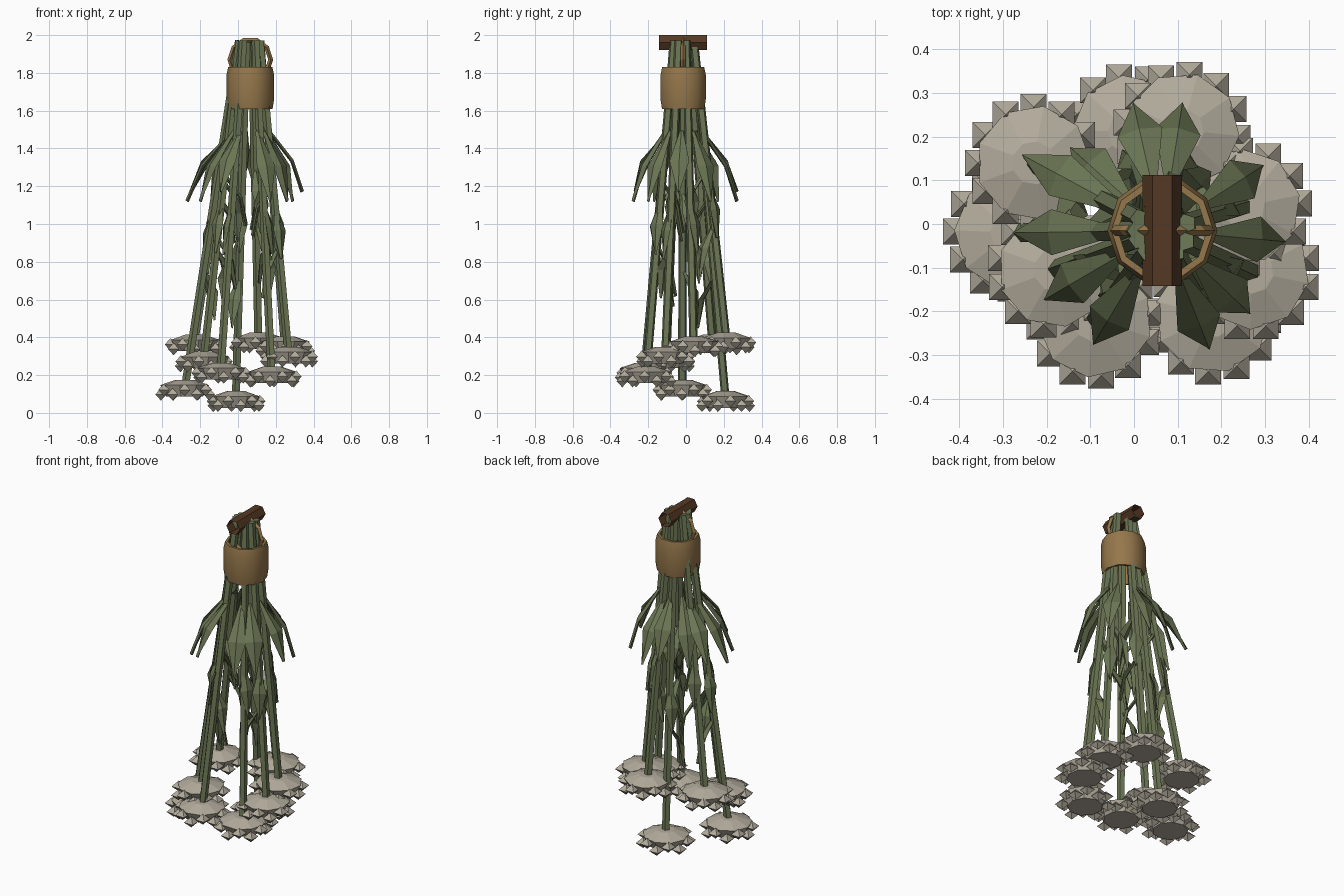
import bpy, bmesh, math, random
from mathutils import Vector

if "Cube" in bpy.data.objects:
    bpy.data.objects.remove(bpy.data.objects["Cube"])

random.seed(4)
CX, CY = 0.065, -0.015          # axis of the tied bundle


def material(name, rgb):
    m = bpy.data.materials.new(name)
    m.diffuse_color = (*rgb, 1)
    m.use_nodes = True
    m.node_tree.nodes["Principled BSDF"].inputs["Base Color"].default_value = m.diffuse_color
    return m


PETAL = material("dried petal grey", (0.45, 0.41, 0.335))
GREEN = material("dried stem green", (0.15, 0.185, 0.09))
TAN = material("twine tan", (0.30, 0.185, 0.07))
BROWN = material("peg brown", (0.09, 0.04, 0.017))


def finish(name, bm, mat, smooth=False):
    bmesh.ops.recalc_face_normals(bm, faces=bm.faces)
    me = bpy.data.meshes.new(name)
    bm.to_mesh(me)
    bm.free()
    me.materials.append(mat)
    for p in me.polygons:
        p.use_smooth = smooth
    ob = bpy.data.objects.new(name, me)
    bpy.context.collection.objects.link(ob)
    return ob


def loft(bm, rings, cap=True):
    """Skin a list of equal-sized point rings."""
    vs = [[bm.verts.new(p) for p in r] for r in rings]
    n = len(vs[0])
    for a, b in zip(vs, vs[1:]):
        for i in range(n):
            j = (i + 1) % n
            bm.faces.new((a[i], a[j], b[j], b[i]))
    if cap:
        bm.faces.new(vs[0])
        bm.faces.new(vs[-1])


def circle(c, r, n, u=Vector((1, 0, 0)), v=Vector((0, 1, 0)), turn=0.0):
    c = Vector(c)
    return [c + u * r * math.cos(turn + math.tau * i / n)
            + v * r * math.sin(turn + math.tau * i / n) for i in range(n)]


def rod(bm, a, b, r, n=5):
    d = (b - a).normalized()
    u = d.cross(Vector((0, 1, 0))).normalized()
    v = d.cross(u)
    loft(bm, [circle(a, r, n, u, v), circle(b, r, n, u, v)])


def leaf(bm, base, mid, tip, width, thick=0.010):
    """Folded, pointed leaf: flat diamond sections along a bent midrib."""
    d = (tip - base).normalized()
    side = d.cross(Vector((0, 0, 1))).normalized()
    up = side.cross(d)
    rings = []
    for c, w in ((base, 0.18), (mid, 1.0), (tip, 0.10)):
        s = side * width * w / 2
        rings.append([c - s, c + up * thick, c + s, c - up * thick])
    loft(bm, rings)


# Flower heads: x, y, z of each centre
heads = [(-0.23, 0.14, 0.365), (-0.01, 0.21, 0.065), (0.11, 0.215, 0.375),
         (0.25, 0.04, 0.355), (0.27, -0.11, 0.30), (0.18, -0.21, 0.195),
         (-0.09, -0.22, 0.215), (-0.18, -0.105, 0.275), (-0.28, -0.02, 0.125)]

for k, h in enumerate(heads):
    h = Vector(h)
    bm = bmesh.new()
    # thick, shallow-domed disc
    loft(bm, [circle(h + Vector((0, 0, z)), r, 9, turn=k * 0.3)
              for r, z in ((0.10, -0.038), (0.132, 0.022), (0.05, 0.05))])
    # ring of small eight-faced petals at alternating heights
    for i in range(12):
        a = math.tau * (i + 0.37 * k) / 12
        c = h + Vector((0.128 * math.cos(a), 0.128 * math.sin(a),
                        -0.027 if i % 2 else -0.003))
        top = bm.verts.new(c + Vector((0, 0, 0.033)))
        low = bm.verts.new(c - Vector((0, 0, 0.033)))
        sq = [bm.verts.new(p) for p in
              circle(c, 0.042, 4, turn=math.pi / 4)]
        for j in range(4):
            bm.faces.new((sq[j], sq[(j + 1) % 4], top))
            bm.faces.new((sq[(j + 1) % 4], sq[j], low))
    finish(f"flower_head_{k + 1}", bm, PETAL)

# Stems running from each head up through the binding
stems = bmesh.new()
lower = bmesh.new()
for k, h in enumerate(heads):
    a = Vector(h)
    out = Vector((a.x - CX, a.y - CY, 0)).normalized()
    b = Vector((CX, CY, 1.97)) + out * 0.058
    rod(stems, a, b, 0.023)
    # leaves close to the stem: one outward, the others across the bundle
    for t, turn, reach in ((0.49, 0.5 if k % 2 else -0.5, 0.05),
                           (0.37, 2.4 if k % 2 else -2.2, 0.10),
                           (0.56, 2.7 if k % 2 else -2.7, 0.11)):
        t += random.uniform(-0.03, 0.03)
        c, s = math.cos(turn), math.sin(turn)
        d = Vector((out.x * c - out.y * s, out.x * s + out.y * c, 0))
        base = a.lerp(b, t)
        leaf(lower, base, base + d * reach * 0.75 + Vector((0, 0, -0.12)),
             base + d * reach + Vector((0, 0, -0.27)), 0.08)
finish("stems", stems, GREEN)
finish("lower_leaves", lower, GREEN)

# Upper whorl of leaves: x, y of each tip
tips = [(0.0, 0.27), (0.11, 0.27), (0.29, 0.13), (0.34, -0.04), (0.26, -0.20),
        (0.17, -0.28), (-0.09, -0.27), (-0.20, -0.17), (-0.27, -0.02),
        (-0.25, 0.155), (-0.14, 0.17)]
bm = bmesh.new()
for i, (x, y) in enumerate(tips):
    tip = Vector((x, y, 1.12 + 0.05 * (i % 3 == 0)))
    out = Vector((x - CX, y - CY, 0)).normalized()
    base = Vector((CX, CY, 1.49)) + out * 0.10
    mid = base.lerp(tip, 0.55) + out * 0.025 + Vector((0, 0, 0.02))
    leaf(bm, base, mid, tip, 0.105)
finish("upper_leaves", bm, GREEN)

# Binding band: open ten-sided sleeve
bm = bmesh.new()
profile = [(0.105, 1.61), (0.118, 1.61), (0.126, 1.66), (0.126, 1.79),
           (0.117, 1.83), (0.102, 1.83), (0.105, 1.61)]
loft(bm, [circle((CX, CY, z), r, 10) for r, z in profile], cap=False)
bmesh.ops.remove_doubles(bm, verts=bm.verts, dist=1e-5)
band = finish("binding_band", bm, TAN, smooth=True)
bpy.context.view_layer.objects.active = band
band.select_set(True)
bpy.ops.object.shade_smooth_by_angle(angle=math.radians(40))

# Hanging loop of twine around the peg
bm = bmesh.new()
rings = []
for i in range(11):
    a = math.tau * i / 10
    d = Vector((math.cos(a), 0, math.sin(a)))
    rings.append(circle(Vector((CX, CY, 1.87)) + d * 0.108, 0.013, 4,
                        d, Vector((0, 1, 0))))
loft(bm, rings, cap=False)
bmesh.ops.remove_doubles(bm, verts=bm.verts, dist=1e-5)
finish("hanging_loop", bm, TAN)

# Six-sided peg along y, open at the ends
bm = bmesh.new()
loft(bm, [circle((CX, y, 1.961), 0.045, 6, v=Vector((0, 0, 1)))
          for y in (-0.142, 0.112)], cap=False)
finish("peg", bm, BROWN)
